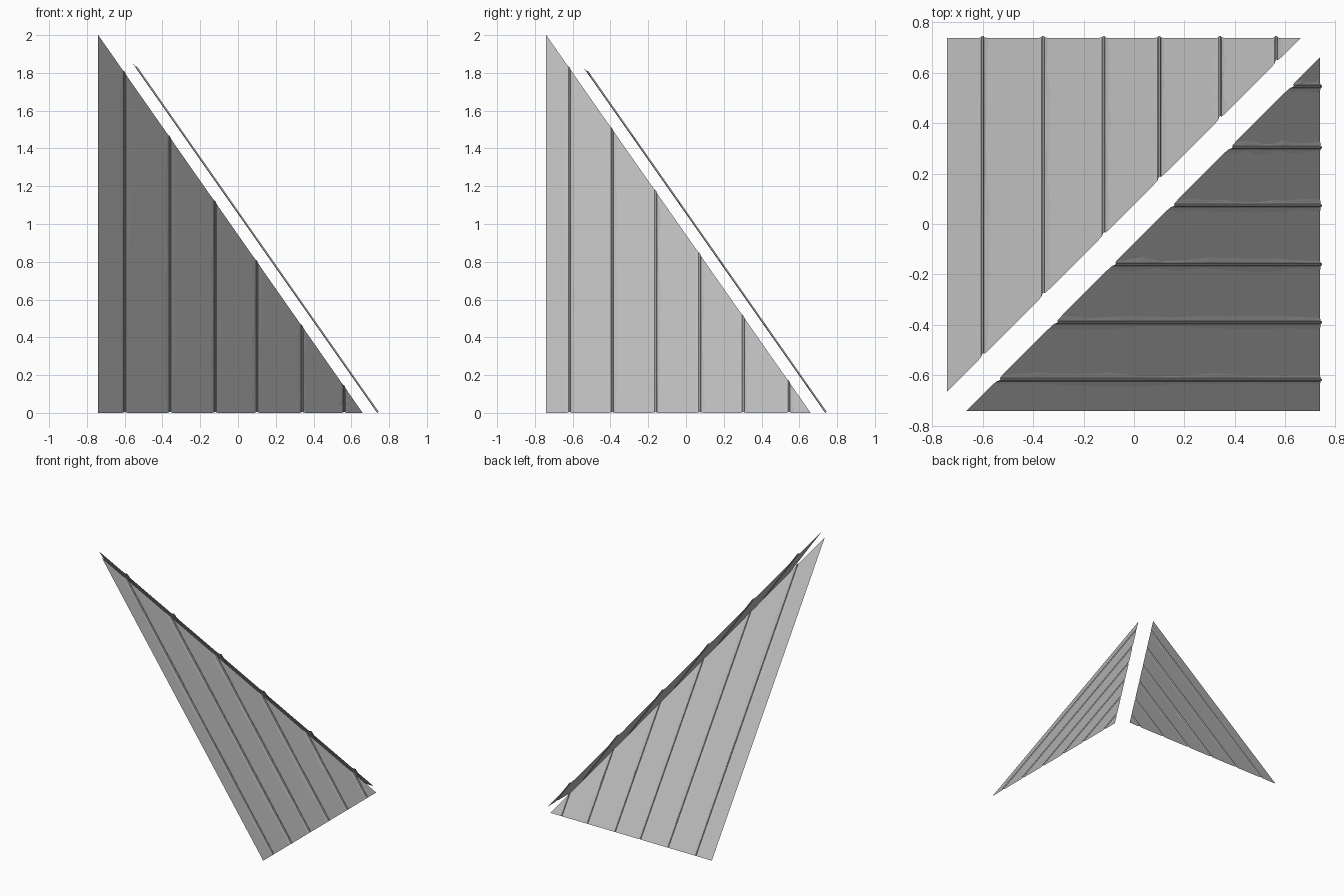
import bpy, bmesh, random
from mathutils import Vector

if "Cube" in bpy.data.objects:
    bpy.data.objects.remove(bpy.data.objects["Cube"], do_unlink=True)

random.seed(4)
EAVE, LOW, TIP, TOP = 0.737, -0.74, 0.66, 2.0
SLOPE = TOP / (TIP - LOW)
NORMAL = Vector((0, SLOPE, 1)).normalized()
ROWS = 9

metal = bpy.data.materials.new("grey_metal")
metal.use_nodes = True
grey = (0.5, 0.5, 0.5, 1)
metal.diffuse_color = grey
metal.node_tree.nodes["Principled BSDF"].inputs["Base Color"].default_value = grey


def seam_columns(u):
    """Cross-section of one standing seam: uneven flared feet, narrow raised rib."""
    def wavy(side):
        return [u + side * random.uniform(0.012, 0.03) for _ in range(ROWS + 1)]

    def straight(offset):
        return [u + offset] * (ROWS + 1)

    return [(wavy(-1), 0), (straight(-0.006), 0.003), (straight(-0.003), 0.01),
            (straight(0.003), 0.01), (straight(0.006), 0.003), (wavy(1), 0)]


def roof_sheet(name, seams, swap):
    """Triangular sheet rising from the eave, trimmed along the diagonal hip."""
    columns = [([LOW] * (ROWS + 1), 0)]
    for u in seams:
        columns += seam_columns(u)
    columns.append(([TIP] * (ROWS + 1), 0))

    bm = bmesh.new()
    grid = []
    for us, height in columns:
        line = []
        for row, u in enumerate(us):
            run = (TIP - u) * row / ROWS
            p = Vector((u, EAVE - run, run * SLOPE)) + NORMAL * height
            line.append(bm.verts.new((p.y, p.x, p.z) if swap else p))
        grid.append(line)
    for a, b in zip(grid, grid[1:]):
        for r in range(ROWS):
            face = [a[r], a[r + 1], b[r + 1], b[r]]
            bm.faces.new(face if swap else face[::-1])
    bmesh.ops.remove_doubles(bm, verts=bm.verts, dist=0.0001)
    bm.normal_update()
    if sum(f.normal.z for f in bm.faces) < 0:
        bmesh.ops.reverse_faces(bm, faces=bm.faces)

    mesh = bpy.data.meshes.new(name)
    bm.to_mesh(mesh)
    bm.free()
    mesh.materials.append(metal)
    bpy.context.collection.objects.link(bpy.data.objects.new(name, mesh))


# Two sheets meeting either side of the open hip
roof_sheet("back_roof_sheet", [-0.6, -0.36, -0.12, 0.1, 0.34, 0.563], False)
roof_sheet("left_roof_sheet", [-0.617, -0.39, -0.16, 0.073, 0.303, 0.545], True)
